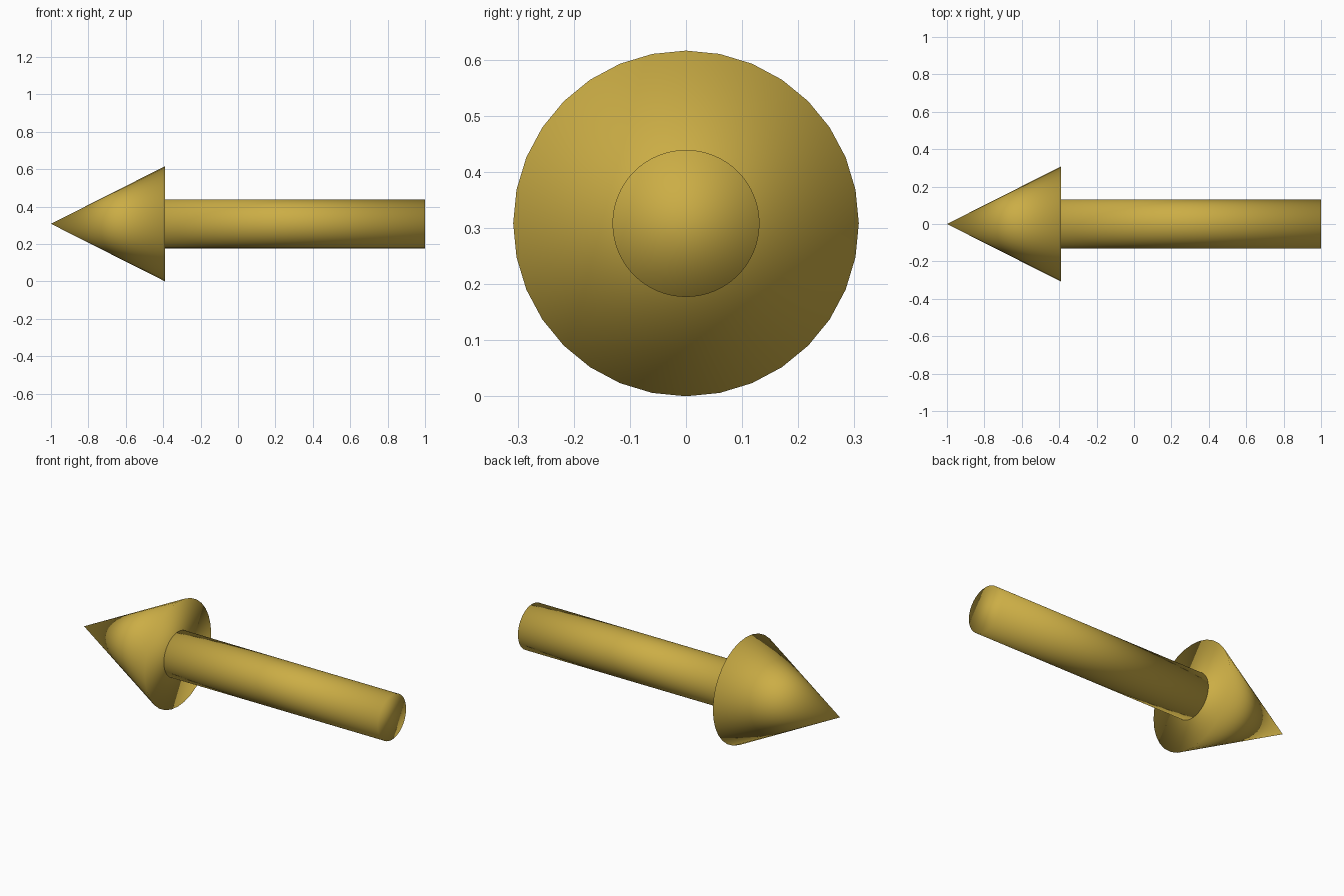
import bpy
import math

if "Cube" in bpy.data.objects:
    bpy.data.objects.remove(bpy.data.objects["Cube"])

AXIS_Z = 0.308   # height of the arrow's centre line
NECK_X = -0.39   # where the head meets the shaft

mat = bpy.data.materials.new("gold")
mat.diffuse_color = (0.60, 0.42, 0.06, 1)
mat.use_nodes = True
mat.node_tree.nodes["Principled BSDF"].inputs["Base Color"].default_value = mat.diffuse_color


def finish(name):
    """Name, colour and fully smooth-shade the new part."""
    obj = bpy.context.object
    obj.name = name
    bpy.ops.object.transform_apply(location=False, rotation=True, scale=True)
    bpy.ops.object.shade_smooth()
    obj.data.materials.append(mat)


# Conical head pointing towards -x
bpy.ops.mesh.primitive_cone_add(
    vertices=32, radius1=0.308, radius2=0, depth=NECK_X + 1,
    location=((NECK_X - 1) / 2, 0, AXIS_Z), rotation=(0, -math.pi / 2, 0))
finish("arrow_head")

# Round shaft running from the head's base to the tail
bpy.ops.mesh.primitive_cylinder_add(
    vertices=64, radius=0.131, depth=1 - NECK_X,
    location=((NECK_X + 1) / 2, 0, AXIS_Z), rotation=(0, -math.pi / 2, 0))
finish("arrow_shaft")
